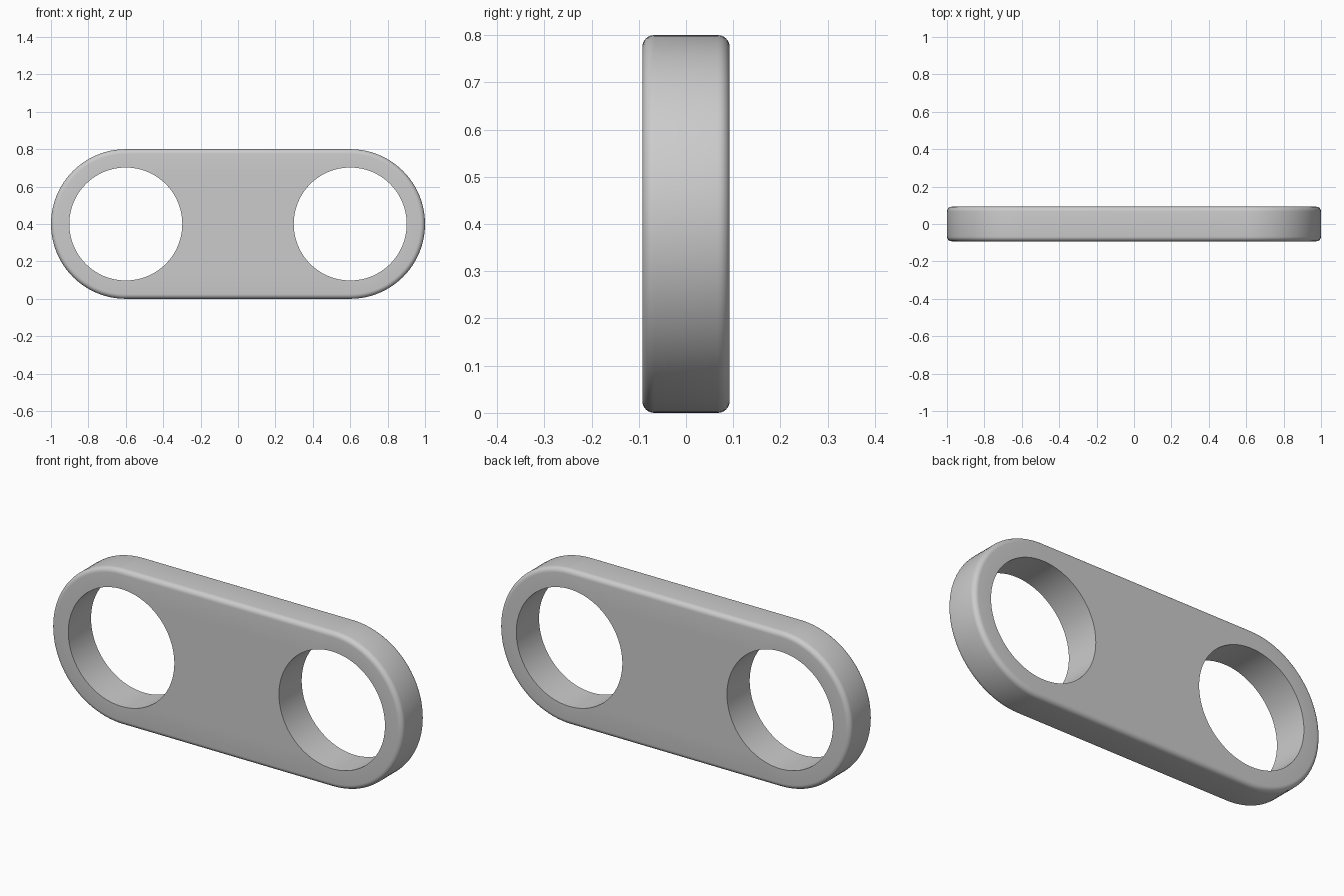
import bpy
import bmesh
from math import sin, cos, pi

cube = bpy.data.objects.get("Cube")
if cube:
    bpy.data.objects.remove(cube)

END_X = 0.6        # centre of each rounded end and its hole
MID_Z = 0.4
OUTER_R = 0.4
HOLE_R = 0.302
HALF_Y = 0.0925
FILLET = 0.025
ARC = 48           # segments per half circle
FILLET_STEPS = 6


def slot_ring(bm, radius, y):
    """Rounded-end outline in the xz plane."""
    ring = []
    for side in (1, -1):
        for i in range(ARC + 1):
            a = -pi / 2 + pi * i / ARC
            ring.append(bm.verts.new((side * (END_X + radius * cos(a)), y,
                                      MID_Z + side * radius * sin(a))))
    return ring


def hole_ring(bm, x, y):
    count = 2 * ARC
    return [bm.verts.new((x + HOLE_R * cos(2 * pi * i / count), y,
                          MID_Z + HOLE_R * sin(2 * pi * i / count)))
            for i in range(count)]


def loop_edges(bm, ring):
    return [bm.edges.get((a, b)) for a, b in zip(ring, ring[1:] + ring[:1])]


def bridge(bm, first, second):
    n = len(first)
    for i in range(n):
        j = (i + 1) % n
        bm.faces.new((first[i], first[j], second[j], second[i]))


bm = bmesh.new()

# Outer wall with rounded front and back edges
profile = []
for i in range(FILLET_STEPS + 1):
    a = pi / 2 * i / FILLET_STEPS
    profile.append((OUTER_R - FILLET + FILLET * sin(a),
                    -HALF_Y + FILLET - FILLET * cos(a)))
profile += [(r, -y) for r, y in reversed(profile)]
outer = [slot_ring(bm, r, y) for r, y in profile]
for a, b in zip(outer, outer[1:]):
    bridge(bm, a, b)

# Sharp-edged through holes
holes = []
for x in (-END_X, END_X):
    pair = [hole_ring(bm, x, y) for y in (-HALF_Y, HALF_Y)]
    bridge(bm, *pair)
    holes.append(pair)

# Flat front and back faces around the holes
for k, rim in ((0, outer[0]), (1, outer[-1])):
    edges = loop_edges(bm, rim)
    for pair in holes:
        edges += loop_edges(bm, pair[k])
    bmesh.ops.triangle_fill(bm, use_beauty=True, use_dissolve=False, edges=edges)

bmesh.ops.recalc_face_normals(bm, faces=bm.faces)
mesh = bpy.data.meshes.new("link_plate")
bm.to_mesh(mesh)
bm.free()
plate = bpy.data.objects.new("link_plate", mesh)
bpy.context.collection.objects.link(plate)

# Plain grey material
grey = bpy.data.materials.new("plain grey")
grey.use_nodes = True
colour = (0.6, 0.6, 0.6, 1)
grey.diffuse_color = colour
grey.node_tree.nodes["Principled BSDF"].inputs["Base Color"].default_value = colour
mesh.materials.append(grey)

bpy.ops.object.select_all(action="DESELECT")
plate.select_set(True)
bpy.context.view_layer.objects.active = plate
bpy.ops.object.shade_smooth_by_angle(angle=pi / 6)
